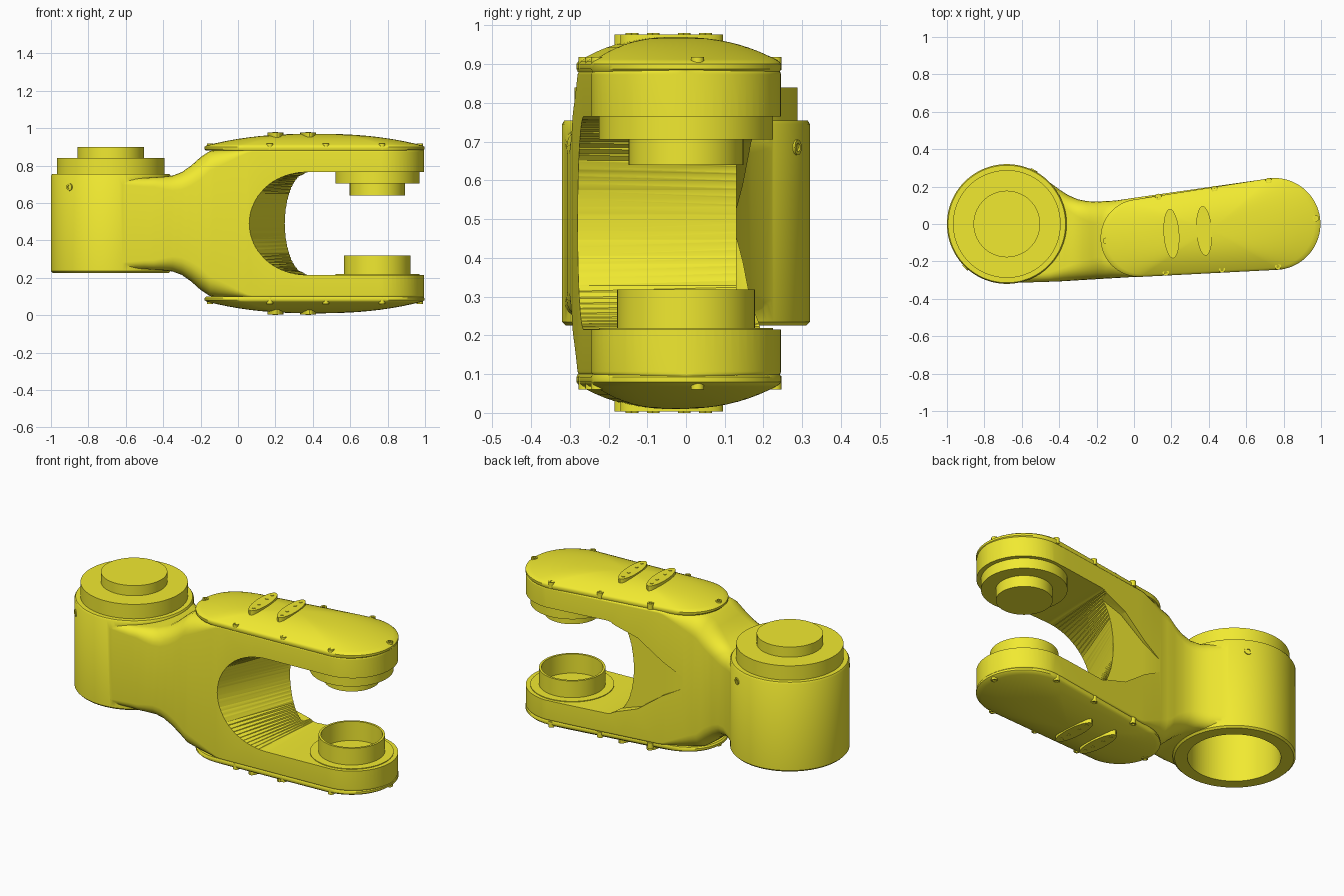
import bpy, bmesh
from math import sin, cos, pi, sqrt

if "Cube" in bpy.data.objects:
    bpy.data.objects.remove(bpy.data.objects["Cube"])

MID = 0.49                      # mirror height of the fork
yellow = bpy.data.materials.new("yellow_paint")
yellow.diffuse_color = (0.88, 0.82, 0.03, 1)
yellow.use_nodes = True
yellow.node_tree.nodes["Principled BSDF"].inputs["Base Color"].default_value = yellow.diffuse_color


def make(name, verts, faces, mirror=False):
    """Mesh object from vertices and faces, optionally mirrored about MID."""
    bm = bmesh.new()
    vs = [bm.verts.new((x, y, z - MID)) for x, y, z in verts]
    for f in faces:
        bm.faces.new([vs[i] for i in f])
    bmesh.ops.recalc_face_normals(bm, faces=bm.faces)
    me = bpy.data.meshes.new(name)
    bm.to_mesh(me)
    bm.free()
    ob = bpy.data.objects.new(name, me)
    ob.location.z = MID
    me.materials.append(yellow)
    bpy.context.collection.objects.link(ob)
    if mirror:
        m = ob.modifiers.new("mirror", 'MIRROR')
        m.use_axis = (False, False, True)
        m.use_mirror_merge = False
    return ob


def loft(name, rings, mirror=False):
    """Skin equal-length rings and cap both ends."""
    n = len(rings[0])
    faces = [(a * n + i, a * n + (i + 1) % n, a * n + n + (i + 1) % n, a * n + n + i)
             for a in range(len(rings) - 1) for i in range(n)]
    faces += [tuple(range(n)), tuple(range(len(rings) * n - n, len(rings) * n))]
    return make(name, [p for r in rings for p in r], faces, mirror)


def lathe(name, cx, cy, profile, n=64, mirror=False):
    """Turned part on a vertical axis from (radius, z) points."""
    return loft(name, [[(cx + r * cos(2 * pi * i / n), cy + r * sin(2 * pi * i / n), z)
                        for i in range(n)] for r, z in profile], mirror)


def smooth(ob):
    bpy.ops.object.select_all(action='DESELECT')
    ob.select_set(True)
    bpy.context.view_layer.objects.active = ob
    bpy.ops.object.shade_smooth_by_angle(angle=0.6)


def triangulate(ob):
    bm = bmesh.new()
    bm.from_mesh(ob.data)
    bmesh.ops.triangulate(bm, faces=bm.faces)
    bm.to_mesh(ob.data)
    bm.free()


def boolean(ob, other, op):
    triangulate(ob)
    triangulate(other)
    m = ob.modifiers.new("bool", 'BOOLEAN')
    m.object, m.operation, m.solver = other, op, 'MANIFOLD'
    bpy.context.view_layer.objects.active = ob
    bpy.ops.object.modifier_apply(modifier=m.name)
    print(op, other.name, len(ob.data.polygons))
    bpy.data.objects.remove(other)


def lerp(table, x):
    for (x0, a), (x1, b) in zip(table, table[1:]):
        if x <= x1:
            return a + (b - a) * (x - x0) / (x1 - x0)
    return table[-1][1]


# Fork body: rounded-rectangle sections along x
back = [(-.68, .3), (-.6, .29), (-.5, .255), (-.45, .222), (-.4, .185), (-.35, .153),
        (-.3, .132), (-.25, .122), (-.2, .12), (-.1, .125), (0, .14), (.72, .243), (.75, .245)]
front = [(-.68, -.316), (-.4, -.307), (0, -.283), (.75, -.245)]
half = [(-.68, .243), (-.5, .243), (-.4, .25), (-.35, .256), (-.3, .275), (-.25, .31),
        (-.2, .355), (-.15, .388), (-.1, .395), (1, .395)]
corner = [(-.68, .03), (-.45, .05), (-.35, .08), (-.2, .12), (-.1, .09), (.06, .012), (1, .012)]
stations = [-.68, -.6, -.55] + [-.5 + .025 * i for i in range(25)] + [.3, .5, .65]
stations += [.75 + .245 * sin(pi / 2 * i / 16) for i in range(17)]
rings = []
for x in stations:
    lo, hi = lerp(front, x), lerp(back, x)
    if x > .75:
        hi = max(sqrt(max(.245 ** 2 - (x - .75) ** 2, 0)), .004)
        lo = -hi
    h = lerp(half, x)
    r = min(lerp(corner, x), (hi - lo) * .45)
    ring = []
    for k, (sy, sz) in enumerate([(1, 1), (-1, 1), (-1, -1), (1, -1)]):
        cy = hi - r if sy > 0 else lo + r
        for j in range(7):
            a = pi / 2 * (k + j / 6)
            ring.append((x, cy + r * cos(a), MID + sz * (h - r) + r * sin(a)))
    rings.append(ring)
body = loft("fork_body", rings)

# Barrel joined to the body, bored from below
boolean(body, lathe("barrel", -.68, 0, [(.31, .225), (.32, .235), (.32, .745), (.314, .755)], 96), 'UNION')
boolean(body, lathe("bore_cutter", -.68, 0, [(.243, .1), (.243, .72)], 96), 'DIFFERENCE')

# Slot between the two arms, with a slanted rounded end wall
rings = []
for y in (-.4, .3):
    a = .32 - .463 * (y + .28)
    ring = [(.38 - a * sin(t) ** .9, y, MID + .275 * cos(t)) for t in [pi * i / 40 for i in range(41)]]
    rings.append(ring + [(1.2, y, MID - .275), (1.2, y, MID + .275)])
boolean(body, loft("slot_cutter", rings), 'DIFFERENCE')

# Shallow triangular recess on the back of the web
tri = [(-.13, MID), (.05, MID + .1), (.2, MID + .21), (.38, MID + .272),
       (.38, MID - .272), (.2, MID - .21), (.05, MID - .1)]
boolean(body, loft("recess_cutter", [[(x, y, z) for x, z in tri] for y in (.13, .4)]), 'DIFFERENCE')

# Socket in the lower arm
boolean(body, lathe("socket_cutter", .745, 0, [(.165, .19), (.165, .3)]), 'DIFFERENCE')

# Stepped cap on the barrel
lathe("barrel_cap", -.68, 0, [(.288, .75), (.288, .84), (.178, .84), (.178, .9)], 96)
# Stepped boss under the upper arm
lathe("upper_boss", .745, 0, [(.225, .78), (.225, .705), (.148, .705), (.148, .64)])
# Hollow collar on the lower arm
lathe("lower_collar", .745, 0, [(.16, .19), (.225, .19), (.225, .219), (.178, .219),
                                (.178, .318), (.165, .318), (.165, .205), (.01, .205)])

# Domed covers on both arms: hull of two circles shrunk towards the middle
outline = []
for i in range(96):
    dx, dy = cos(2 * pi * (i + .5) / 96), sin(2 * pi * (i + .5) / 96)
    cx, cy, r = max([(.75, 0, .245), (.03, -.075, .207)],
                    key=lambda c: c[0] * dx + c[1] * dy + c[2])
    outline.append((cx + r * dx, cy + r * dy))
levels = [(.99, .88), (1.003, .888), (1.003, .9)]
levels += [(t, .905 + .065 * (1 - t ** 2.4)) for t in (.985, .95, .9, .8, .7, .6, .5, .4, .3, .2, .1, .02)]
loft("arm_cover", [[(.41 + (x - .41) * t, -.03 + (y + .03) * t, z) for x, y in outline]
                   for t, z in levels], True)

# Screws around the cover edge
for x, y in [(.13, .145), (.43, .187), (.72, .23), (.972, .03),
             (.77, -.228), (.47, -.243), (.17, -.26), (-.15, -.09)]:
    lathe("cover_screw", x, y, [(.017, .885), (.017, .919), (.009, .919), (.009, .911)], 16, True)

# Lens-shaped plates with small bolts on each cover
for px, py in [(.2, -.052), (.375, -.037)]:
    ring = []
    for i in range(32):
        a = 2 * pi * i / 32
        v = .132 * sin(a)
        ring.append((px + .042 * cos(a) - .06 * v, py + v))
    loft("cover_plate", [[(x, y, z) for x, y in ring] for z in (.93, .977)], True)
    for v in (-.095, -.04, .04, .095):
        lathe("plate_bolt", px - .06 * v, py + v, [(.009, .97), (.009, .98)], 12, True)

# Small screws on the side of the barrel
for a in (3.954, 1.1):
    dx, dy = cos(a), sin(a)
    rings = []
    for rad, d in [(.02, .3), (.02, .325), (.011, .325), (.011, .318)]:
        rings.append([(-.68 + d * dx - rad * cos(b) * dy, d * dy + rad * cos(b) * dx,
                       .685 + rad * sin(b)) for b in [2 * pi * i / 16 for i in range(16)]])
    loft("barrel_screw", rings)

for ob in list(bpy.context.collection.objects):
    smooth(ob)
